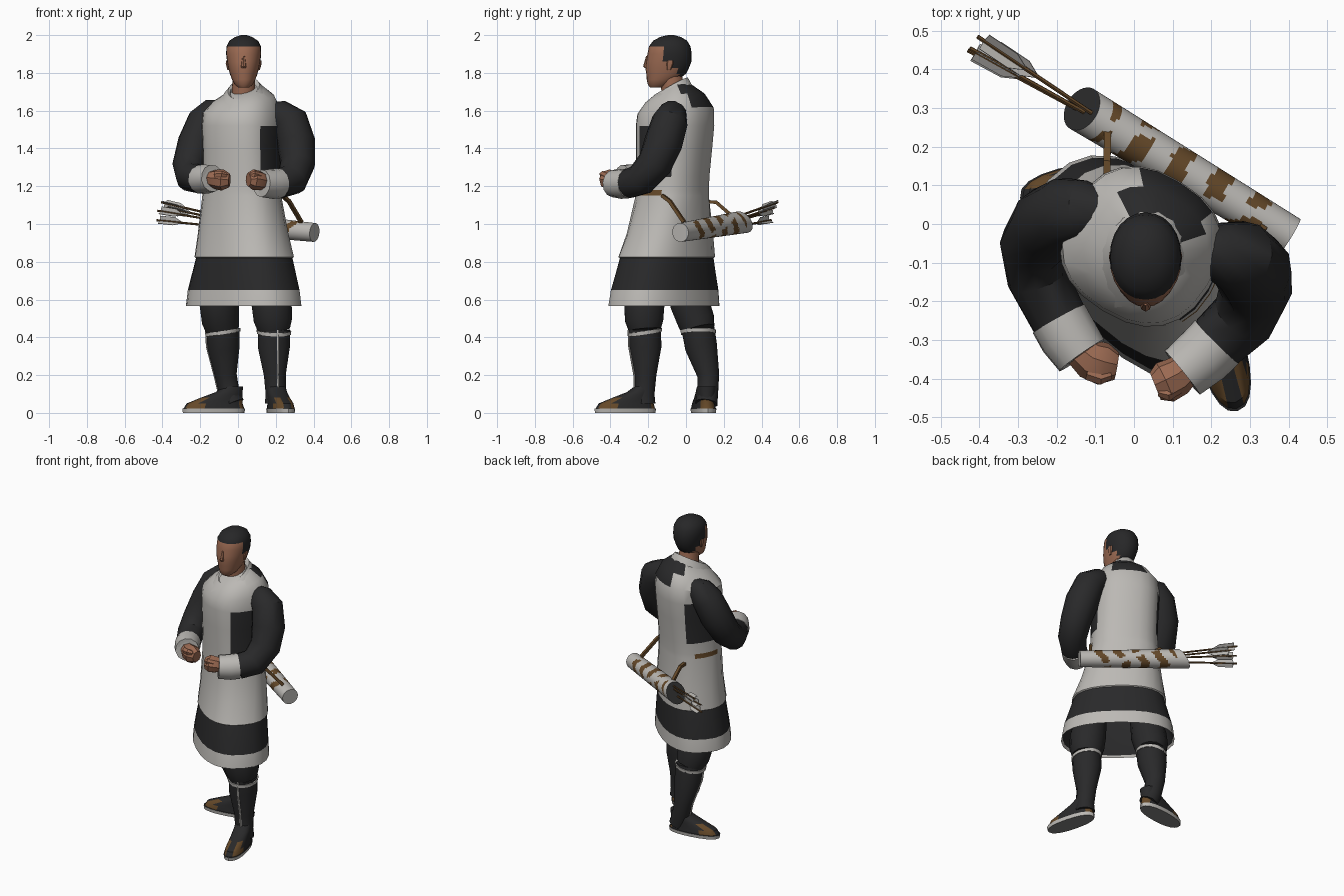
import bpy, bmesh, math
from mathutils import Vector, Matrix

if "Cube" in bpy.data.objects:
    bpy.data.objects.remove(bpy.data.objects["Cube"])


def material(name, rgb):
    m = bpy.data.materials.new(name)
    m.diffuse_color = (*rgb, 1)
    m.use_nodes = True
    m.node_tree.nodes["Principled BSDF"].inputs["Base Color"].default_value = m.diffuse_color
    return m


CLOTH = material("pale_cloth", (0.50, 0.485, 0.46))
BLACK = material("black_cloth", (0.022, 0.022, 0.023))
SKIN = material("skin", (0.33, 0.145, 0.085))
BROWN = material("brown_leather", (0.13, 0.066, 0.022))
HAIR = material("hair", (0.02, 0.02, 0.021))
SOLE = material("grey_sole", (0.22, 0.22, 0.215))


def skin_rings(name, rings, mats, rule=None):
    """Join rings of points into a capped surface; rule(centre, ring, side) picks the colour."""
    bm = bmesh.new()
    n = len(rings[0])
    vs = [[bm.verts.new(p) for p in r] for r in rings]
    for i in range(len(vs) - 1):
        for j in range(n):
            k = (j + 1) % n
            f = bm.faces.new((vs[i][j], vs[i][k], vs[i + 1][k], vs[i + 1][j]))
            if rule:
                f.material_index = rule(f.calc_center_median(), i, j)
    for i, r in ((0, vs[0]), (len(vs) - 2, vs[-1])):
        f = bm.faces.new(r)
        if rule:
            f.material_index = rule(f.calc_center_median(), i, 0)
    bmesh.ops.recalc_face_normals(bm, faces=bm.faces)
    me = bpy.data.meshes.new(name)
    bm.to_mesh(me)
    bm.free()
    for m in mats:
        me.materials.append(m)
    ob = bpy.data.objects.new(name, me)
    bpy.context.collection.objects.link(ob)
    return ob


def loft(name, sections, mats, rule=None, yaw=0.0, n=20, e=2.4):
    """Stack of rounded sections (x, y, z, rx, ry, tilt, yaw)."""
    rings = []
    for x, y, z, rx, ry, *more in sections:
        tilt = more[0] if more else 0
        w = more[1] if len(more) > 1 else yaw
        ring = []
        for j in range(n):
            a = 2 * math.pi * j / n
            c, s = math.cos(a), math.sin(a)
            u = rx * math.copysign(abs(c) ** (2 / e), c)
            v = ry * math.copysign(abs(s) ** (2 / e), s)
            ring.append((x + u * math.cos(w) - v * math.sin(w),
                         y + u * math.sin(w) + v * math.cos(w), z + tilt * v))
        rings.append(ring)
    return skin_rings(name, rings, mats, rule)


def tube(name, path, mats, rule=None, n=12):
    """Tube along points (x, y, z, radius)."""
    pts = [Vector(p[:3]) for p in path]
    rings, side, old = [], None, None
    for i, p in enumerate(pts):
        t = (pts[min(i + 1, len(pts) - 1)] - pts[max(i - 1, 0)]).normalized()
        if side is None:
            side = t.orthogonal().normalized()
        else:
            side = old.rotation_difference(t) @ side
        old = t
        other = t.cross(side)
        rings.append([p + path[i][3] * (side * math.cos(2 * math.pi * j / n)
                                        + other * math.sin(2 * math.pi * j / n)) for j in range(n)])
    return skin_rings(name, rings, mats, rule)


# robe: skirt spread over both legs, vest, side panels, belt patches, nape patch
YAW = -0.55


def robe_rule(c, i, j):
    dx, dy = c.x - 0.02, c.y + 0.06
    lx = dx * math.cos(YAW) + dy * math.sin(YAW)
    ly = -dx * math.sin(YAW) + dy * math.cos(YAW)
    if i == 0 or 0.65 < c.z < 0.822:
        return 1
    if abs(lx) > 0.18 and 1.15 < c.z < 1.18 and ly < 0.05:
        return 2
    if abs(lx) > 0.165 and 1.25 < c.z < 1.52 and abs(ly) < 0.1:
        return 1
    return 1 if c.z > 1.61 and ly > 0.06 and abs(lx) < 0.1 else 0


loft("robe", [(.03, -.11, .80, .27, .18, 0, -.74), (.03, -.115, .58, .333, .208, 0, -.74),
              (.03, -.117, .567, .342, .216, 0, -.74), (.03, -.113, .65, .33, .21, 0, -.74),
              (.033, -.102, .82, .277, .195, 0, -.74), (.033, -.102, .825, .285, .202, 0, -.74),
              (.027, -.085, .95, .25, .19, 0, -.68), (.02, -.073, 1.15, .208, .176),
              (.02, -.072, 1.18, .206, .176), (.02, -.07, 1.25, .202, .178),
              (.02, -.063, 1.4, .202, .188), (.02, -.058, 1.52, .205, .195),
              (.02, -.055, 1.6, .198, .19, .1), (.03, -.06, 1.665, .155, .148, .2),
              (.03, -.075, 1.71, .085, .095, .4)],
     [CLOTH, BLACK, BROWN], robe_rule, YAW, 24)

# collar with turned-in rim
loft("collar", [(.03, -.1, 1.645, .135, .15, .4), (.03, -.095, 1.695, .105, .12, .5),
                (.03, -.088, 1.718, .083, .1, .58), (.03, -.088, 1.71, .072, .088, .58),
                (.03, -.088, 1.66, .06, .07, .4)], [CLOTH], None, -0.25, 16, 2)

# neck, head, hair, nose, ears
tube("neck", [(.03, -.045, 1.56, .07), (.03, -.065, 1.68, .065), (.03, -.08, 1.79, .06)], [SKIN])


def head_rule(c, i, j):
    return int(c.z > 1.945 or (c.y > -.13 and c.z > 1.86) or (c.y > -.09 and c.z > 1.83)
               or (c.y > -.055 and c.z > 1.775))


loft("head", [(.03, -.155, 1.722, .028, .035), (.03, -.142, 1.738, .048, .06),
              (.03, -.125, 1.765, .062, .083), (.03, -.105, 1.795, .073, .105),
              (.03, -.1, 1.825, .081, .115), (.03, -.091, 1.86, .088, .12),
              (.03, -.087, 1.9, .093, .117), (.03, -.086, 1.94, .091, .11),
              (.03, -.084, 1.97, .076, .09), (.03, -.082, 1.99, .046, .055),
              (.03, -.08, 2.0, .014, .016)], [SKIN, HAIR], head_rule, 0, 24, 2.1)
loft("nose", [(.03, -.2, 1.825, .016, .018), (.03, -.205, 1.835, .016, .022),
              (.03, -.2, 1.89, .007, .011)], [SKIN], None, 0, 8, 2)
for sx in (-1, 1):
    loft("ear", [(.03 + sx * .08, -.09, 1.815, .006, .01), (.03 + sx * .087, -.085, 1.85, .008, .018),
                 (.03 + sx * .088, -.083, 1.866, .006, .015)], [SKIN], None, 0, 8, 2)

# sleeves, cuffs, fists
tube("left_sleeve", [(.17, -.06, 1.6, .05), (.215, -.07, 1.585, .076), (.275, -.085, 1.545, .096),
                     (.308, -.12, 1.43, .102), (.316, -.165, 1.32, .094),
                     (.285, -.24, 1.235, .086), (.215, -.305, 1.212, .078)], [BLACK])
tube("left_cuff", [(.215, -.305, 1.215, .08), (.18, -.34, 1.212, .079), (.125, -.385, 1.215, .073),
                   (.128, -.382, 1.215, .05)], [CLOTH])
tube("left_fist", [(.14, -.37, 1.222, .042), (.11, -.395, 1.23, .052), (.08, -.41, 1.235, .055),
                   (.055, -.42, 1.235, .038)], [SKIN], None, 8)
tube("left_thumb", [(.115, -.42, 1.25, .02), (.085, -.44, 1.262, .02), (.065, -.435, 1.26, .012)],
     [SKIN], None, 6)
tube("right_sleeve", [(-.08, .03, 1.6, .06), (-.13, .035, 1.59, .08), (-.175, .028, 1.545, .094),
                      (-.222, .0, 1.43, .098), (-.26, -.055, 1.31, .088),
                      (-.25, -.14, 1.248, .08), (-.195, -.245, 1.235, .075)], [BLACK])
tube("right_cuff", [(-.195, -.245, 1.236, .078), (-.17, -.29, 1.238, .078), (-.135, -.34, 1.242, .072),
                    (-.137, -.337, 1.242, .05)], [CLOTH])
tube("right_fist", [(-.145, -.325, 1.24, .042), (-.115, -.35, 1.237, .052), (-.08, -.362, 1.232, .056),
                    (-.045, -.368, 1.23, .036)], [SKIN], None, 8)
tube("right_thumb", [(-.12, -.385, 1.26, .02), (-.085, -.397, 1.262, .02), (-.06, -.39, 1.258, .012)],
     [SKIN], None, 6)

# legs: trousers, boot shaft with pale band and piping, shoe
LEGS = {
    "left": ([(.16, -.2, .75, .09), (.178, -.22, .58, .11), (.185, -.222, .49, .105)],
             [(.19, -.218, .44, .088), (.19, -.215, .35, .088), (.195, -.215, .2, .06),
              (.2, -.22, .1, .055), (.2, -.22, .05, .06)], 0.25),
    "right": ([(-.08, .0, .75, .09), (-.1, .02, .58, .108), (-.092, .052, .49, .102)],
              [(-.08, .065, .44, .09), (-.077, .08, .35, .088), (-.065, .118, .2, .06),
               (-.045, .115, .1, .056), (-.025, .108, .05, .06)], -1.42),
}
for side, (upper, lower, turn) in LEGS.items():
    tube(side + "_trouser", upper + [lower[0]], [BLACK])
    tube(side + "_boot", lower, [BLACK])
    x, y, z, r = lower[0]
    fwd = Vector((math.sin(turn), -math.cos(turn), 0))
    across = Vector((math.cos(turn), math.sin(turn), 0))
    loft(side + "_boot_band", [(x, y, z - .022, r + .003, r + .003, .15),
                               (x, y, z - .004, r + .005, r + .005, .15)], [CLOTH], None, turn, 16, 2)
    tube(side + "_boot_piping", [(*(Vector(p[:3]) + fwd * p[3]), .006) for p in lower[:4]],
         [CLOTH], None, 6)
    ankle = Vector((*lower[-1][:2], 0))

    def shoe_rule(c, i, j):
        if i == 0:
            return 3 if c.z < 0.005 else 1
        f, s = (c - ankle).dot(fwd), (c - ankle).dot(across)
        return 2 if i > 1 and ((f > .15 and abs(s) > .018) or (f < -.035 and c.z < .07)) else 0

    loft(side + "_shoe",
         [(ankle.x + fwd.x * f, ankle.y + fwd.y * f, z, w, l) for f, z, w, l in
          ((.105, .0, .06, .165), (.105, .022, .063, .168), (.104, .024, .06, .162),
           (.1, .05, .056, .15), (.06, .082, .052, .11), (.022, .11, .052, .072),
           (.0, .14, .05, .052))],
         [BLACK, CLOTH, BROWN, SOLE], shoe_rule, turn, 20, 2.3)

# quiver: hollow slanted mouth, brown diagonal patches
top, bottom = Vector((-.135, .298, 1.01)), Vector((.405, -.03, .955))
axis = (bottom - top).normalized()
STEPS = 60


def quiver_rule(c, i, j):
    if i < 2:
        return 2
    t = (i - 2) / STEPS
    a = 2 * math.pi * j / 32
    wave = math.sin(2 * math.pi * 5.5 * t + 1.5 * math.sin(a) + 0.4 * math.sin(3 * a))
    return int(0.08 < t < 0.86 and wave > 0.15 and math.sin(2 * a + 9 * t) > -0.8)


path = [(*top.lerp(bottom, .3), .04), (*top, .06)]
path += [(*top.lerp(bottom, k / STEPS), .06 - .01 * k / STEPS) for k in range(STEPS + 1)]
quiver = tube("quiver", path, [CLOTH, BROWN, BLACK], quiver_rule, 32)
for v in quiver.data.vertices:
    ring = v.index // 32
    if ring == 1:
        v.co = top + (v.co - top) * .9
    if 1 <= ring < 14:
        fade = 1 if ring < 3 else 1 - (ring - 2) / 12
        v.co += axis * 0.6 * fade * (v.co.z - top.z)

# quiver straps
tube("strap_left", [(.235, -.125, 1.15, .013), (.27, -.085, 1.12, .013), (.335, -.01, 1.01, .013)],
     [BROWN], None, 4)
tube("strap_right", [(-.07, .08, 1.12, .013), (-.07, .16, 1.115, .013), (-.068, .235, 1.05, .013)],
     [BROWN], None, 4)

# arrows with three vanes each
for k, tip in enumerate(((-.405, .485, 1.115), (-.43, .45, 1.02), (-.375, .465, 1.085),
                         (-.425, .455, 1.07))):
    end = Vector(tip)
    start = top + axis * .12 + Vector((0, 0, (end.z - 1.06) * .5))
    d = (start - end).normalized()
    tube("arrow_shaft", [(*end, .006), (*start, .006)], [BROWN], None, 6)
    u = d.orthogonal().normalized()
    for m in range(3):
        r = Matrix.Rotation(2 * math.pi * m / 3 + k, 3, d) @ u
        w = d.cross(r) * .0015
        a, b = end + d * .02, end + d * .16
        quad = [a, a + r * .026, a + d * .09 + r * .026, b]
        skin_rings("arrow_vane", [[p - w for p in quad], [p + w for p in quad]], [CLOTH])

# smooth shading with sharp edges kept
for ob in bpy.context.collection.objects:
    ob.select_set(True)
    bpy.context.view_layer.objects.active = ob
bpy.ops.object.shade_smooth_by_angle(angle=math.radians(35))
